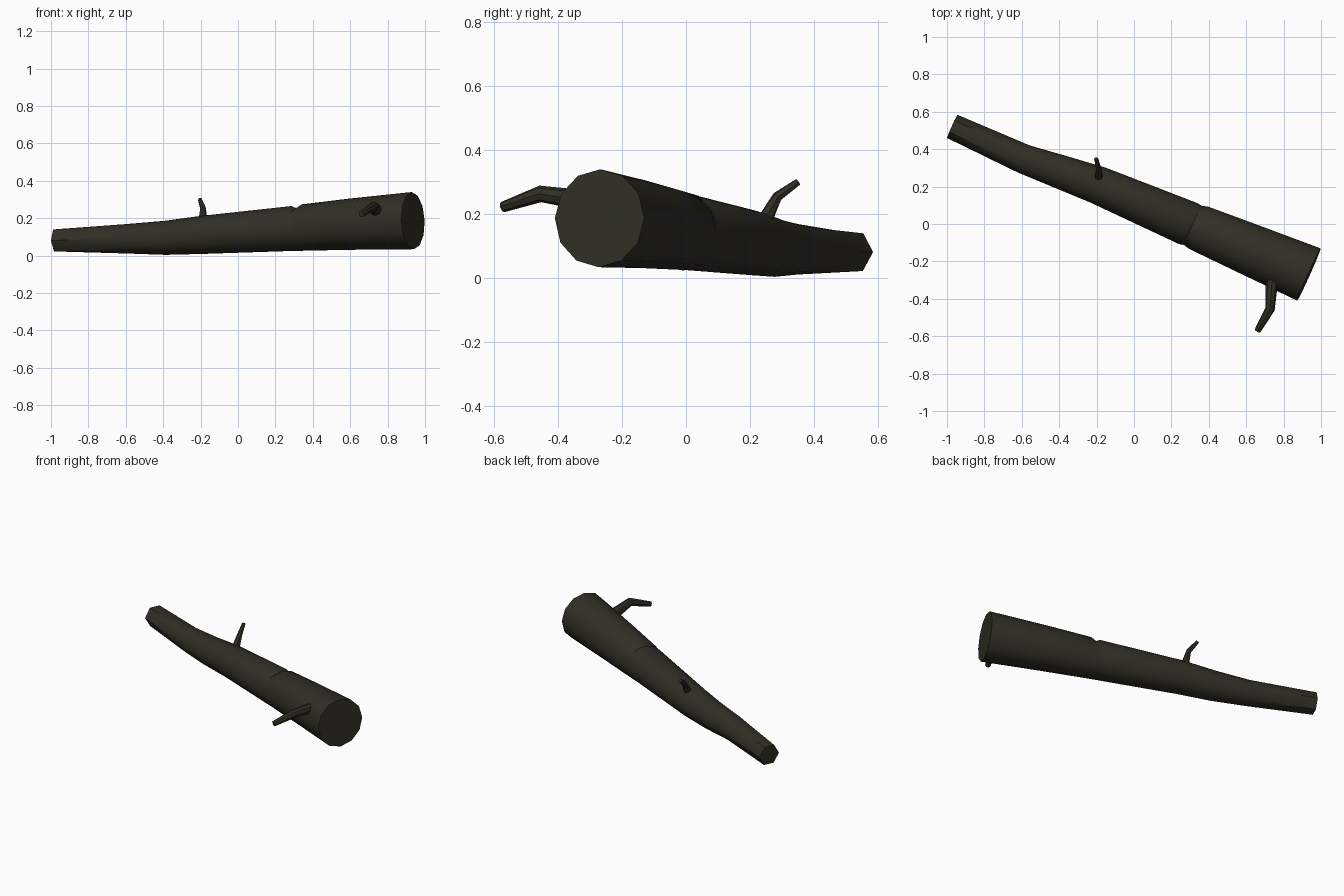
import bpy, bmesh, math
from mathutils import Vector

if "Cube" in bpy.data.objects:
    bpy.data.objects.remove(bpy.data.objects["Cube"])

bark = bpy.data.materials.new("dark_bark")
bark.diffuse_color = (0.030, 0.028, 0.018, 1)
bark.use_nodes = True
bark.node_tree.nodes["Principled BSDF"].inputs["Base Color"].default_value = bark.diffuse_color


def sweep(name, stations, sides, hex_rings=()):
    """Skin rings along stations (x, y, z, radius); hex_rings flatten every second corner."""
    bm = bmesh.new()
    pts = [Vector(s[:3]) for s in stations]
    rings = []
    for i, s in enumerate(stations):
        d = (pts[min(i + 1, len(pts) - 1)] - pts[max(i - 1, 0)]).normalized()
        if name == "trunk":
            d = Vector((0.91, -0.41, 0.04)).normalized()
        side = d.cross(Vector((0, 0, 1))).normalized()
        up = side.cross(d)
        ring = []
        for k in range(sides):
            a = 2 * math.pi * k / sides
            r = s[3]
            if i in hex_rings and k % 2:
                r *= math.cos(math.pi / 6)
            ring.append(bm.verts.new(pts[i] + (side * math.cos(a) + up * math.sin(a)) * r))
        rings.append(ring)
    for a, b in zip(rings, rings[1:]):
        for k in range(sides):
            n = (k + 1) % sides
            bm.faces.new((a[k], a[n], b[n], b[k]))
    bm.faces.new(rings[0])
    bm.faces.new(rings[-1])
    bmesh.ops.recalc_face_normals(bm, faces=bm.faces)
    me = bpy.data.meshes.new(name)
    bm.to_mesh(me)
    bm.free()
    me.materials.append(bark)
    ob = bpy.data.objects.new(name, me)
    bpy.context.collection.objects.link(ob)
    bpy.ops.object.select_all(action='DESELECT')
    ob.select_set(True)
    bpy.context.view_layer.objects.active = ob
    bpy.ops.object.shade_smooth_by_angle(angle=math.radians(35))
    return ob


# tapering trunk with a small notch on the upper side
sweep("trunk", [
    (-0.972, 0.522, 0.081, 0.068),
    (-0.59, 0.348, 0.090, 0.079),
    (-0.39, 0.278, 0.095, 0.091),
    (-0.19, 0.207, 0.111, 0.102),
    (0.29, 0.002, 0.145, 0.120),
    (0.315, -0.008, 0.139, 0.115),
    (0.345, -0.020, 0.150, 0.124),
    (0.60, -0.128, 0.168, 0.137),
    (0.935, -0.270, 0.187, 0.153),
], 12, hex_rings=(0,))

# broken branch on the front
sweep("front_branch", [
    (0.740, -0.29, 0.238, 0.034),
    (0.735, -0.34, 0.246, 0.031),
    (0.727, -0.455, 0.263, 0.026),
    (0.660, -0.572, 0.222, 0.017),
], 8)

# thin twig on top
sweep("top_twig", [
    (-0.190, 0.240, 0.165, 0.027),
    (-0.189, 0.256, 0.200, 0.022),
    (-0.187, 0.286, 0.255, 0.016),
    (-0.203, 0.350, 0.300, 0.011),
], 7)
